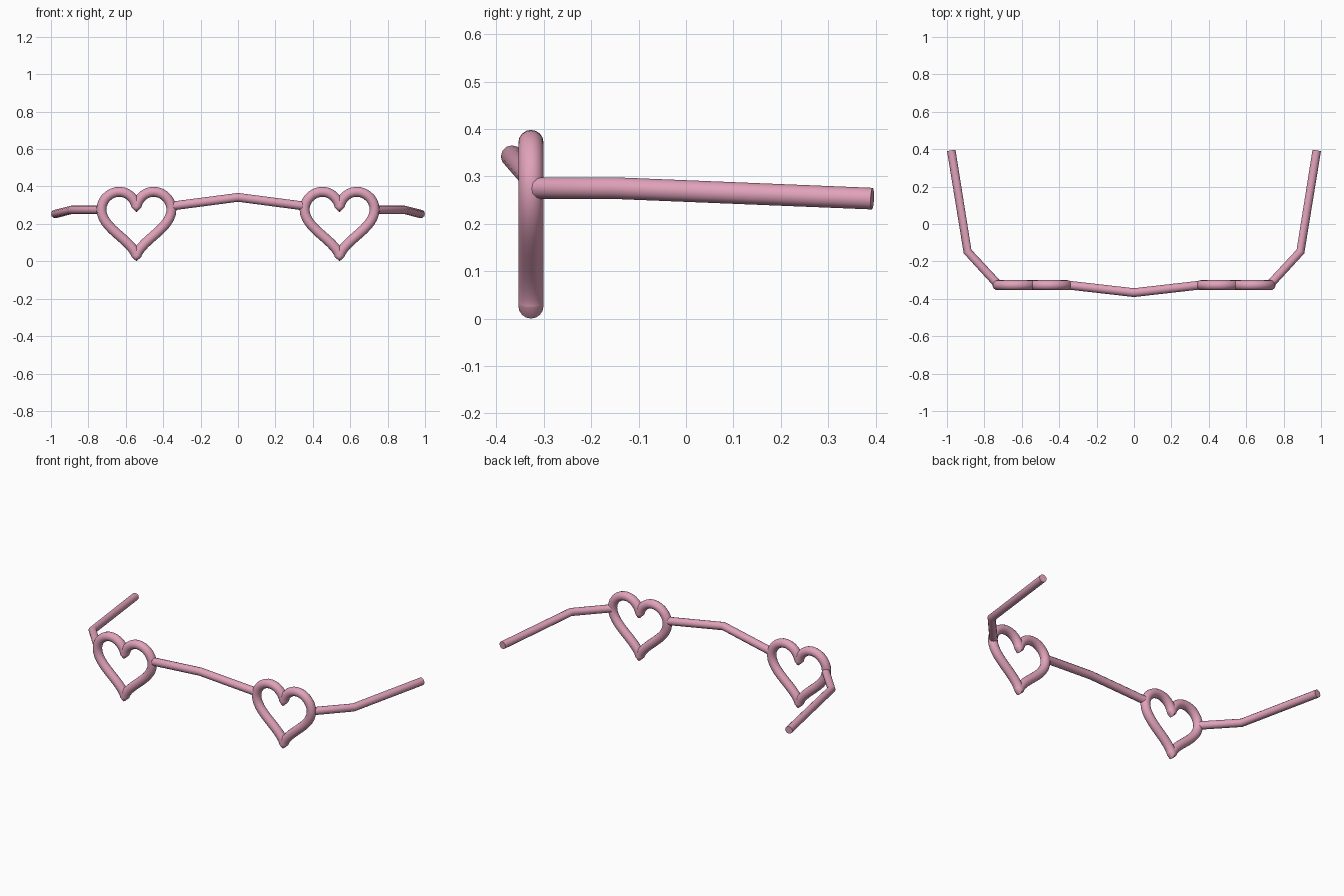
import bpy
from math import sin, cos, pi

cube = bpy.data.objects.get("Cube")
if cube:
    bpy.data.objects.remove(cube, do_unlink=True)

pink = bpy.data.materials.new("rose pink")
pink.use_nodes = True
colour = (0.75, 0.36, 0.49, 1)
pink.diffuse_color = colour
pink.node_tree.nodes["Principled BSDF"].inputs["Base Color"].default_value = colour


def tube(name, points, radius, closed=False, resolution=4):
    """Sweep a round section along a polyline and turn it into a mesh."""
    curve = bpy.data.curves.new(name, "CURVE")
    curve.dimensions = "3D"
    curve.bevel_depth = radius
    curve.bevel_resolution = resolution
    curve.use_fill_caps = not closed
    spline = curve.splines.new("POLY")
    spline.points.add(len(points) - 1)
    for p, co in zip(spline.points, points):
        p.co = (*co, 1)
    spline.use_cyclic_u = closed
    obj = bpy.data.objects.new(name, curve)
    bpy.context.collection.objects.link(obj)
    bpy.ops.object.select_all(action="DESELECT")
    obj.select_set(True)
    bpy.context.view_layer.objects.active = obj
    bpy.ops.object.convert(target="MESH")
    obj = bpy.context.object
    obj.data.materials.clear()
    obj.data.materials.append(pink)
    bpy.ops.object.shade_smooth_by_angle(angle=pi / 5)
    return obj


FRAME_Y = -0.327
HEART_X = 0.543
SCALE = 0.0117
STEPS = 64


def heart_point(t, side):
    x = 16 * sin(t) ** 3
    z = 13 * cos(t) - 5 * cos(2 * t) - 2 * cos(3 * t) - cos(4 * t)
    return (side * (HEART_X + SCALE * x), FRAME_Y, 0.0265 + SCALE * 1.02 * (z + 17))


for label, side in (("left", 1), ("right", -1)):
    # Heart-shaped rim
    rim = [heart_point(2 * pi * i / STEPS, side) for i in range(STEPS)]
    tube(label + "_heart_rim", rim, 0.0265, closed=True, resolution=6)
    # Hinge piece and temple arm
    arm = [(0.735, -0.315, 0.275), (0.89, -0.147, 0.275), (0.977, 0.393, 0.253)]
    tube(label + "_temple", [(side * x, y, z) for x, y, z in arm], 0.0228)

# Nose bridge, peaked in the middle
tube("bridge", [(-0.35, FRAME_Y, 0.296), (0, -0.367, 0.342), (0.35, FRAME_Y, 0.296)], 0.0235)
